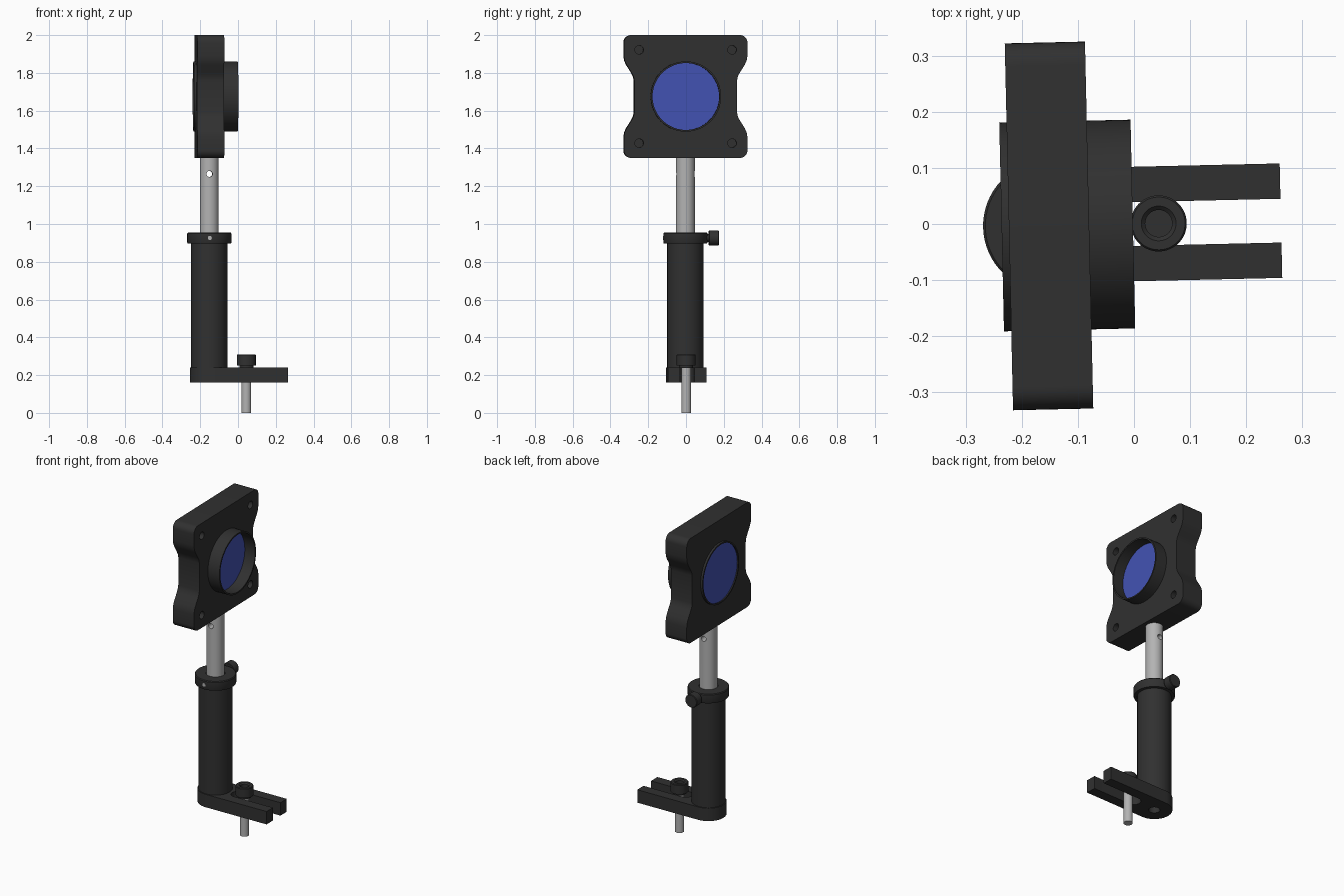
import bpy, bmesh
from math import sin, cos, pi, radians
from mathutils import Matrix

if "Cube" in bpy.data.objects:
    bpy.data.objects.remove(bpy.data.objects["Cube"])

TURN = radians(1.3)          # whole assembly is turned slightly about z
PX = -0.152                  # x of the post axis
PZ = 1.675                   # z of the optical axis


def material(name, col):
    m = bpy.data.materials.new(name)
    m.diffuse_color = (*col, 1)
    m.use_nodes = True
    m.node_tree.nodes["Principled BSDF"].inputs["Base Color"].default_value = m.diffuse_color
    return m


BLACK = material("black_anodised", (0.03, 0.03, 0.03))
STEEL = material("steel", (0.45, 0.45, 0.45))
GLASS = material("blue_glass", (0.055, 0.085, 0.45))

AXES = {'X': Matrix.Rotation(pi / 2, 4, 'Y'),
        'Y': Matrix.Rotation(-pi / 2, 4, 'X'),
        'Z': Matrix.Identity(4)}


def finish(name, bm, mat):
    bmesh.ops.recalc_face_normals(bm, faces=bm.faces)
    me = bpy.data.meshes.new(name)
    bm.to_mesh(me)
    bm.free()
    me.materials.append(mat)
    ob = bpy.data.objects.new(name, me)
    bpy.context.collection.objects.link(ob)
    ob.rotation_euler.z = TURN
    return ob


def lathe(name, profile, origin, axis='Z', mat=BLACK, closed=False, steps=64):
    """Revolve (radius, distance) points around an axis through origin."""
    bm = bmesh.new()
    vs = [bm.verts.new((r, 0, t)) for r, t in profile]
    pairs = list(zip(vs, vs[1:])) + ([(vs[-1], vs[0])] if closed else [])
    for a, b in pairs:
        bm.edges.new((a, b))
    bmesh.ops.spin(bm, geom=bm.verts[:] + bm.edges[:], cent=(0, 0, 0), axis=(0, 0, 1),
                   angle=2 * pi, steps=steps, use_merge=True)
    bmesh.ops.remove_doubles(bm, verts=bm.verts, dist=1e-5)
    bm.transform(Matrix.Translation(origin) @ AXES[axis])
    return finish(name, bm, mat)


def rod(name, r, a, b, origin, axis='Z', mat=BLACK, steps=48):
    return lathe(name, [(0, a), (r, a), (r, b), (0, b)], origin, axis, mat, steps=steps)


def prism(name, outline, a, b, matrix, mat=BLACK):
    bm = bmesh.new()
    face = bm.faces.new([bm.verts.new((u, v, a)) for u, v in outline])
    new = bmesh.ops.extrude_face_region(bm, geom=[face])["geom"]
    bmesh.ops.translate(bm, vec=(0, 0, b - a),
                        verts=[g for g in new if isinstance(g, bmesh.types.BMVert)])
    bm.transform(matrix)
    return finish(name, bm, mat)


def cut(ob, cutter):
    cutter.hide_render = True
    mod = ob.modifiers.new("cut", 'BOOLEAN')
    mod.operation, mod.solver, mod.object = 'DIFFERENCE', 'EXACT', cutter
    bpy.context.view_layer.objects.active = ob
    bpy.ops.object.modifier_apply(modifier=mod.name)
    bpy.data.objects.remove(cutter)


def arc(cx, cy, r, a0, a1, n):
    return [(cx + r * cos(radians(a0 + (a1 - a0) * i / n)),
             cy + r * sin(radians(a0 + (a1 - a0) * i / n))) for i in range(n + 1)]


# mount plate: one quarter of the waisted outline, mirrored twice
quarter = arc(0.287, 0.285, 0.04, 90, 0, 8) + [
    (0.327, 0.215), (0.323, 0.19), (0.313, 0.168), (0.286, 0.125), (0.276, 0.105), (0.272, 0.085)]
half = quarter + [(y, -z) for y, z in reversed(quarter)]
outline = half + [(-y, z) for y, z in reversed(half)]
to_yz = Matrix(((0, 0, 1, 0), (1, 0, 0, 0), (0, 1, 0, PZ), (0, 0, 0, 1)))
plate = prism("mount_plate", outline, -0.223, -0.08, to_yz)
cut(plate, rod("bore_cutter", 0.183, -0.3, 0.1, (0, 0, PZ), 'X', steps=64))
for sy in (-1, 1):
    for sz in (-1, 1):
        cut(plate, rod("hole_cutter", 0.023, -0.16, 0, (0, sy * 0.246, PZ + sz * 0.247), 'X', steps=24))

# lens barrel and lens
lathe("lens_barrel", [(0.177, -0.236), (0.186, -0.236), (0.186, -0.002), (0.177, -0.002)],
      (0, 0, PZ), 'X', closed=True, steps=96)
rod("lens", 0.178, -0.229, -0.072, (0, 0, PZ), 'X', GLASS, steps=96)

# post with its cross hole
post = rod("post", 0.05, 0.5, 1.352, (PX, 0, 0), mat=STEEL)
cut(post, rod("cross_hole_cutter", 0.016, -0.2, 0.2, (PX, 0, 1.265), 'Y', steps=24))

# hollow post holder with collar
lathe("post_holder", [(0.054, 0.3), (0, 0.3), (0, 0.24), (0.096, 0.24), (0.096, 0.898), (0.115, 0.898),
                      (0.117, 0.902), (0.117, 0.95), (0.113, 0.955), (0.054, 0.955), (0.054, 0.3)],
      (PX, 0, 0))

# thumbscrew on the collar and the pin opposite it
lathe("thumbscrew", [(0, 0.05), (0.02, 0.05), (0.02, 0.124), (0.037, 0.124), (0.04, 0.128),
                     (0.04, 0.174), (0.037, 0.178), (0, 0.178)], (PX, 0, 0.926), 'Y', steps=40)
rod("collar_pin", 0.011, -0.118, -0.06, (PX, 0, 0.926), 'Y', STEEL, steps=20)

# slotted foot with rounded heel
side = arc(PX, 0, 0.102, 180, 90, 16) + [(0.262, 0.102), (0.262, 0.039)] + arc(0, 0, 0.039, 90, 180, 10)
foot = prism("foot", side + [(x, -y) for x, y in side[-2:0:-1]], 0.16, 0.24, Matrix.Identity(4))
cut(foot, rod("foot_hole_cutter", 0.032, 0.1, 0.225, (PX, 0, 0), steps=32))

# clamp screw: socket head and steel shank
lathe("clamp_screw_head", [(0, 0.238), (0.037, 0.238), (0.037, 0.25), (0.05, 0.25), (0.05, 0.306),
                           (0.047, 0.31), (0.031, 0.31), (0.024, 0.303), (0.024, 0.268), (0, 0.268)],
      (0.044, 0, 0), steps=48)
rod("clamp_screw_shank", 0.026, 0, 0.24, (0.044, 0, 0), mat=STEEL, steps=32)

# smooth the round faces, keep hard edges
bpy.ops.object.select_all(action='SELECT')
bpy.ops.object.shade_smooth_by_angle(angle=radians(30))
